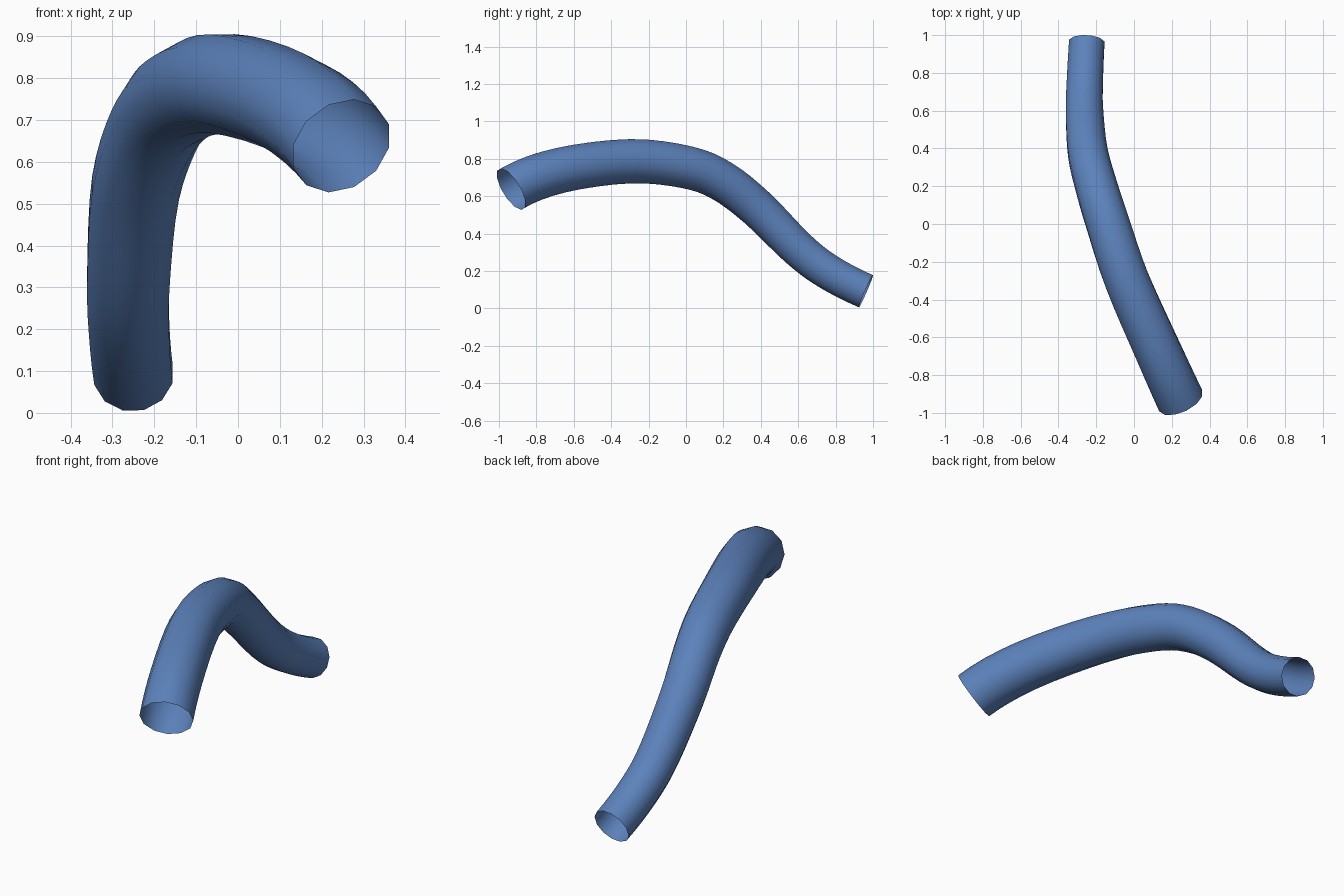
import bpy, bmesh, math
from mathutils import Vector

if "Cube" in bpy.data.objects:
    bpy.data.objects.remove(bpy.data.objects["Cube"])

SIDES, STEPS = 12, 4

# Centre line from front to back: x, y, z, radius
PATH = [Vector(p) for p in (
    (0.247, -0.935, 0.638, 0.127), (0.128, -0.674, 0.738, 0.125),
    (-0.037, -0.30, 0.787, 0.122), (-0.138, 0.0, 0.756, 0.118),
    (-0.197, 0.19, 0.683, 0.113), (-0.245, 0.38, 0.537, 0.108),
    (-0.262, 0.596, 0.322, 0.102), (-0.26, 0.754, 0.200, 0.099),
    (-0.25, 0.962, 0.092, 0.097))]


def spline(points, steps):
    """Catmull-Rom samples with curved end extrapolation."""
    p = [3 * points[0] - 3 * points[1] + points[2], *points,
         3 * points[-1] - 3 * points[-2] + points[-3]]
    out = []
    for i in range(1, len(p) - 2):
        a, b, c, d = p[i - 1:i + 3]
        for s in range(steps):
            t = s / steps
            out.append(0.5 * (2 * b + (c - a) * t + (2 * a - 5 * b + 4 * c - d) * t * t
                              + (3 * b - a - 3 * c + d) * t ** 3))
    return out + [points[-1]]


# Open tapered tube swept along the centre line
samples = spline(PATH, STEPS)
bm = bmesh.new()
rings = []
for i, s in enumerate(samples):
    if i == 0:
        tangent = (-3 * s + 4 * samples[1] - samples[2]).xyz.normalized()
    elif i == len(samples) - 1:
        tangent = (3 * s - 4 * samples[-2] + samples[-3]).xyz.normalized()
    else:
        tangent = (samples[i + 1] - samples[i - 1]).xyz.normalized()
    side = Vector((1, 0, 0))
    side = (side - side.dot(tangent) * tangent).normalized()
    up = side.cross(tangent)
    ring = []
    for k in range(SIDES):
        a = 2 * math.pi * (k + 0.5) / SIDES
        ring.append(bm.verts.new(s.xyz + s.w * (math.cos(a) * side + math.sin(a) * up)))
    rings.append(ring)
for r0, r1 in zip(rings, rings[1:]):
    for k in range(SIDES):
        n = (k + 1) % SIDES
        bm.faces.new((r0[k], r0[n], r1[n], r1[k])).smooth = True
bmesh.ops.recalc_face_normals(bm, faces=bm.faces)

mesh = bpy.data.meshes.new("bent_tube")
bm.to_mesh(mesh)
bm.free()
tube = bpy.data.objects.new("bent_tube", mesh)
bpy.context.collection.objects.link(tube)

blue = bpy.data.materials.new("blue")
blue.diffuse_color = (0.107, 0.223, 0.5, 1)
blue.use_nodes = True
blue.node_tree.nodes["Principled BSDF"].inputs["Base Color"].default_value = blue.diffuse_color
mesh.materials.append(blue)
